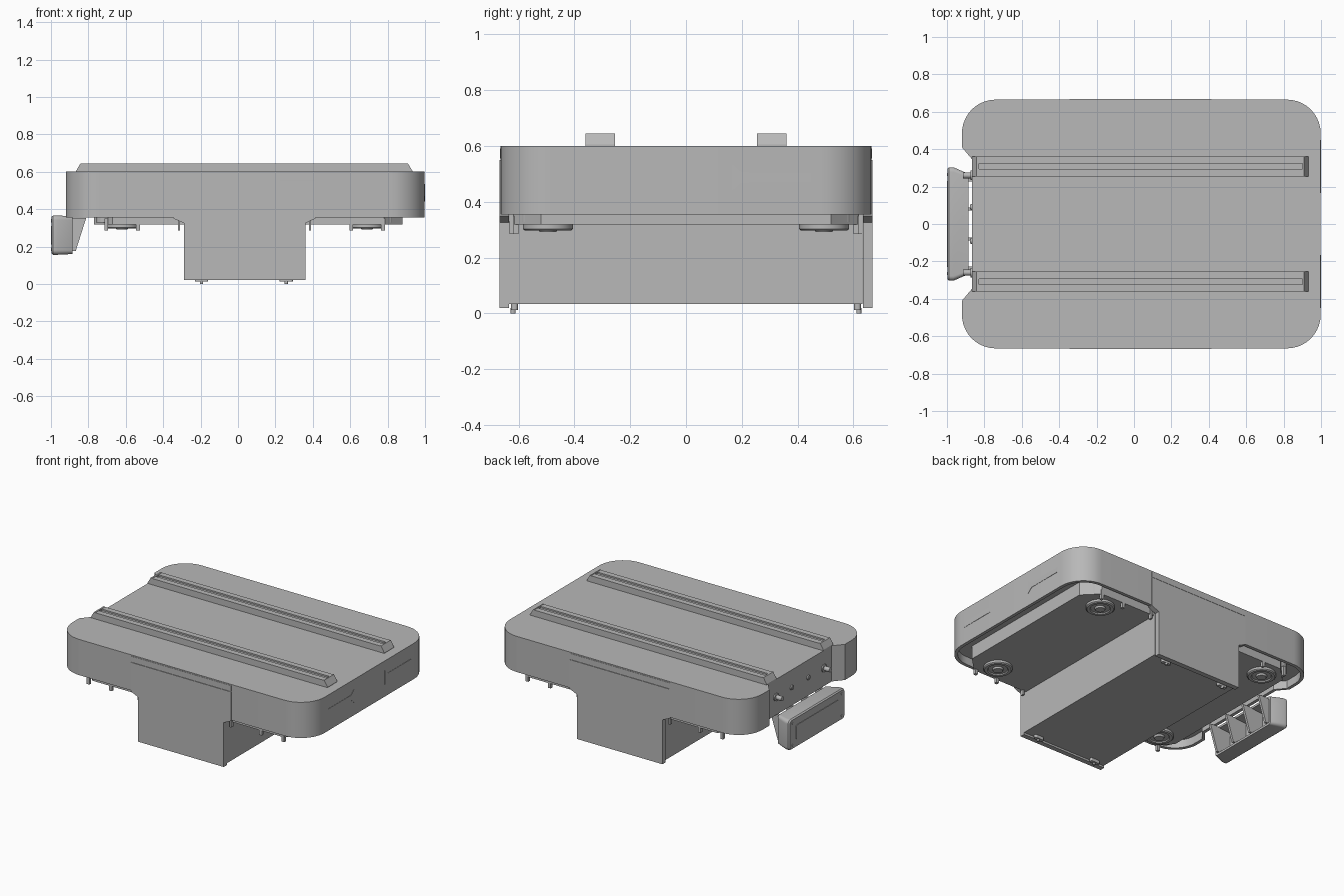
import bpy, bmesh, math

cube = bpy.data.objects.get("Cube")
if cube:
    bpy.data.objects.remove(cube, do_unlink=True)

grey = bpy.data.materials.new("plain grey")
grey.use_nodes = True
GREY = (0.48, 0.48, 0.48, 1)
grey.diffuse_color = GREY
grey.node_tree.nodes["Principled BSDF"].inputs["Base Color"].default_value = GREY


def loft(name, rings, axis="z", smooth=False):
    """Join outlines of equal length, each (points, position along axis), and cap both ends."""
    place = {"x": lambda a, b, h: (h, a, b),
             "y": lambda a, b, h: (a, h, b),
             "z": lambda a, b, h: (a, b, h)}[axis]
    bm = bmesh.new()
    loops = [[bm.verts.new(place(a, b, h)) for a, b in pts] for pts, h in rings]
    n = len(loops[0])
    for low, high in zip(loops, loops[1:]):
        for i in range(n):
            j = (i + 1) % n
            bm.faces.new((low[i], low[j], high[j], high[i]))
    bm.faces.new(loops[0][::-1])
    bm.faces.new(loops[-1])
    bmesh.ops.recalc_face_normals(bm, faces=bm.faces)
    mesh = bpy.data.meshes.new(name)
    bm.to_mesh(mesh)
    bm.free()
    mesh.materials.append(grey)
    obj = bpy.data.objects.new(name, mesh)
    bpy.context.collection.objects.link(obj)
    if smooth:
        bpy.ops.object.select_all(action="DESELECT")
        obj.select_set(True)
        bpy.context.view_layer.objects.active = obj
        bpy.ops.object.shade_smooth_by_angle(angle=math.radians(30))
    return obj


def prism(name, pts, start, end, axis="z", smooth=False):
    return loft(name, [(pts, start), (pts, end)], axis, smooth)


def rect(a0, a1, b0, b1):
    return [(a0, b0), (a1, b0), (a1, b1), (a0, b1)]


def circle(r, ca=0, cb=0, n=32):
    return [(ca + r * math.cos(math.tau * i / n), cb + r * math.sin(math.tau * i / n))
            for i in range(n)]


def rounded(a0, a1, b0, b1, r, steps=8, extra=()):
    """Rounded rectangle; extra points go on the low side of the first axis."""
    pts = []
    corners = [(a1 - r, b0 + r), (a1 - r, b1 - r), (a0 + r, b1 - r), (a0 + r, b0 + r)]
    for k, (ca, cb) in enumerate(corners):
        if k == 3:
            pts += extra
        for i in range(steps + 1):
            t = math.pi / 2 * (k - 1 + i / steps)
            pts.append((ca + r * math.cos(t), cb + r * math.sin(t)))
    return pts


def body_outline(d):
    x = -0.92 + d
    notch = [(x, 0.41), (x + 0.055, 0.345), (x + 0.055, -0.345), (x, -0.41)]
    return rounded(x, 0.998 - d, -0.665 + d, 0.665 - d, 0.18 - d, 10, notch)


# Upper body: a shell with a hollow underside
inner, outer = body_outline(0.022), body_outline(0)
loft("body_shell", [(inner, 0.41), (inner, 0.355), (outer, 0.355), (outer, 0.6)], smooth=True)

# Underbody tray with cut corners
X0, X1, Y, C = -0.77, 0.88, 0.62, 0.1
prism("underbody_tray", [(X0 + C, -Y), (X1 - C, -Y), (X1, C - Y), (X1, Y - C),
                         (X1 - C, Y), (X0 + C, Y), (X0, Y - C), (X0, C - Y)], 0.318, 0.42)

# Lower centre box
prism("lower_box", rect(-0.285, 0.36, -0.637, 0.632), 0.033, 0.33)

for side, word in ((-1, "front"), (1, "back")):
    # T-shaped cover panel, its head strip, and the pins beside it
    prism(word + "_cover_panel",
          [(-0.29, 0.02), (0.36, 0.02), (0.36, 0.325), (0.415, 0.35), (0.415, 0.55),
           (-0.345, 0.55), (-0.345, 0.35), (-0.29, 0.325)],
          side * 0.635, side * 0.669, "y")
    prism(word + "_cover_strip", rect(-0.345, 0.415, 0.555, 0.592),
          side * 0.65, side * 0.667, "y")
    for x in (-0.315, 0.385):
        prism(word + "_cover_pin", rect(x - 0.006, x + 0.006, side * 0.62 - 0.012,
                                        side * 0.62 + 0.012), 0.285, 0.42)
    # Small feet under the box
    for x in (-0.195, 0.258):
        prism(word + "_foot_pad", rounded(x - 0.035, x + 0.035, side * 0.615 - 0.012,
                                          side * 0.615 + 0.012, 0.01, 4), 0.012, 0.04)
        prism(word + "_foot_stud", circle(0.009, x, side * 0.62, 12), 0, 0.02)

    # Raised top rail with a shallow centre groove and sloped ends
    y0, y1 = side * 0.308 - 0.053, side * 0.308 + 0.053
    g0, g1 = side * 0.308 - 0.015, side * 0.308 + 0.015
    prism(word + "_rail", [(y0, 0.595), (y1, 0.595), (y1, 0.643), (g1, 0.643),
                           (g1, 0.633), (g0, 0.633), (g0, 0.643), (y0, 0.643)],
          -0.83, 0.9, "x")
    for base, tip, inside in ((-0.865, -0.842, -0.83), (0.932, 0.908, 0.9)):
        prism(word + "_rail_end", [(base, 0.595), (base, 0.605), (tip, 0.645),
                                   (inside, 0.645), (inside, 0.595)], y0, y1, "y")

    # Flared strip on the left side wall
    strip = [(0.45, 0.47), (0.45, 0.505), (0.2, 0.505), (0.165, 0.535),
             (0.165, 0.44), (0.2, 0.47)]
    prism(word + "_side_strip", [(side * a, b) for a, b in strip], 0.995, 1.0, "x")

    # Casters: bracket, disc with a ringed underside, and stops
    for x in (-0.62, 0.69):
        y = side * 0.495
        prism(word + "_caster_bracket", rounded(x - 0.14, x + 0.14, y - 0.1, y + 0.1, 0.04, 4),
              0.328, 0.41)
        loft(word + "_caster",
             [(circle(r, x, y), z) for r, z in
              ((0.03, 0.292), (0.035, 0.304), (0.06, 0.304), (0.065, 0.297),
               (0.083, 0.297), (0.09, 0.303), (0.09, 0.34))], smooth=True)
        for dx in (-0.085, 0.085):
            prism(word + "_caster_stop", rect(x + dx - 0.01, x + dx + 0.01,
                                              y + side * 0.115 - 0.01,
                                              y + side * 0.115 + 0.01), 0.285, 0.35)

    # Knobs and sockets in the end recess
    for y, r, reach in ((0.26, 0.026, 0.05), (0.09, 0.016, 0.012)):
        loft(word + "_recess_knob",
             [(circle(r, side * y, 0.48, 20), -0.85), (circle(r, side * y, 0.48, 20), -0.873),
              (circle(r * 0.6, side * y, 0.48, 20), -0.875),
              (circle(r * 0.6, side * y, 0.48, 20), -0.865 - reach)], "x", True)


# End bumper: hollow cover with ribs behind and a raised face plate
def cover(half, low, high, r):
    return rounded(-half, half, low, high, r, 5)


loft("bumper_cover",
     [(cover(0.235, 0.18, 0.34, 0.01), -0.97), (cover(0.252, 0.175, 0.347, 0.01), -0.885),
      (cover(0.268, 0.16, 0.362, 0.02), -0.885), (cover(0.303, 0.156, 0.366, 0.025), -0.965),
      (cover(0.303, 0.156, 0.366, 0.025), -0.988), (cover(0.295, 0.163, 0.359, 0.02), -0.997)],
     "x", True)
prism("bumper_face_plate", cover(0.23, 0.21, 0.31, 0.012), -0.99, -1.0, "x")
for y in (-0.235, -0.08, 0.08, 0.235):
    prism("bumper_rib", [(-0.975, 0.175), (-0.868, 0.175), (-0.812, 0.352), (-0.975, 0.352)],
          y - 0.008, y + 0.008, "y")
for y in (-0.265, 0.265):
    for z in (0.185, 0.337):
        prism("bumper_screw", circle(0.009, y, z, 12), -0.99, -1.0, "x")
